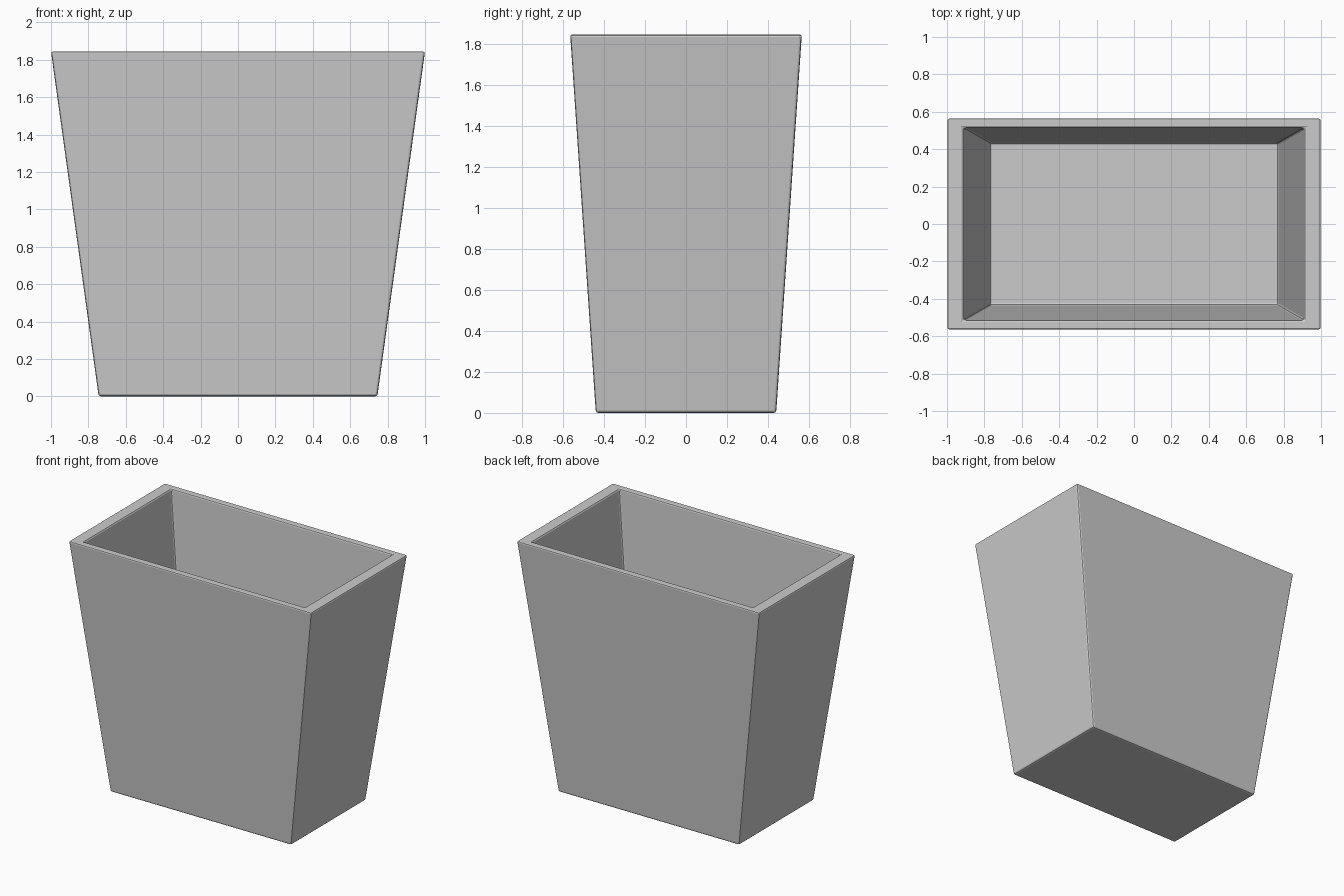
import bpy, bmesh

if "Cube" in bpy.data.objects:
    bpy.data.objects.remove(bpy.data.objects["Cube"])

def rect(bm, x, y, z):
    """Ring of four corner vertices."""
    return [bm.verts.new((sx * x, sy * y, z))
            for sx, sy in ((-1, -1), (1, -1), (1, 1), (-1, 1))]

# Tapered planter: outer base, outer rim, inner rim, inner floor
bm = bmesh.new()
rings = [rect(bm, *r) for r in (
    (0.745, 0.44, 0.0),
    (1.0, 0.565, 1.845),
    (0.91, 0.515, 1.845),
    (0.77, 0.435, 0.60))]
bm.faces.new(rings[0][::-1])
bm.faces.new(rings[-1])
for a, b in zip(rings, rings[1:]):
    for i in range(4):
        j = (i + 1) % 4
        bm.faces.new((a[i], a[j], b[j], b[i]))
bmesh.ops.recalc_face_normals(bm, faces=bm.faces)

mesh = bpy.data.meshes.new("planter_box")
bm.to_mesh(mesh)
bm.free()
planter = bpy.data.objects.new("planter_box", mesh)
bpy.context.collection.objects.link(planter)

# Small softened edges
bevel = planter.modifiers.new("edge_bevel", 'BEVEL')
bevel.width = 0.012
bevel.segments = 2
bevel.limit_method = 'ANGLE'
